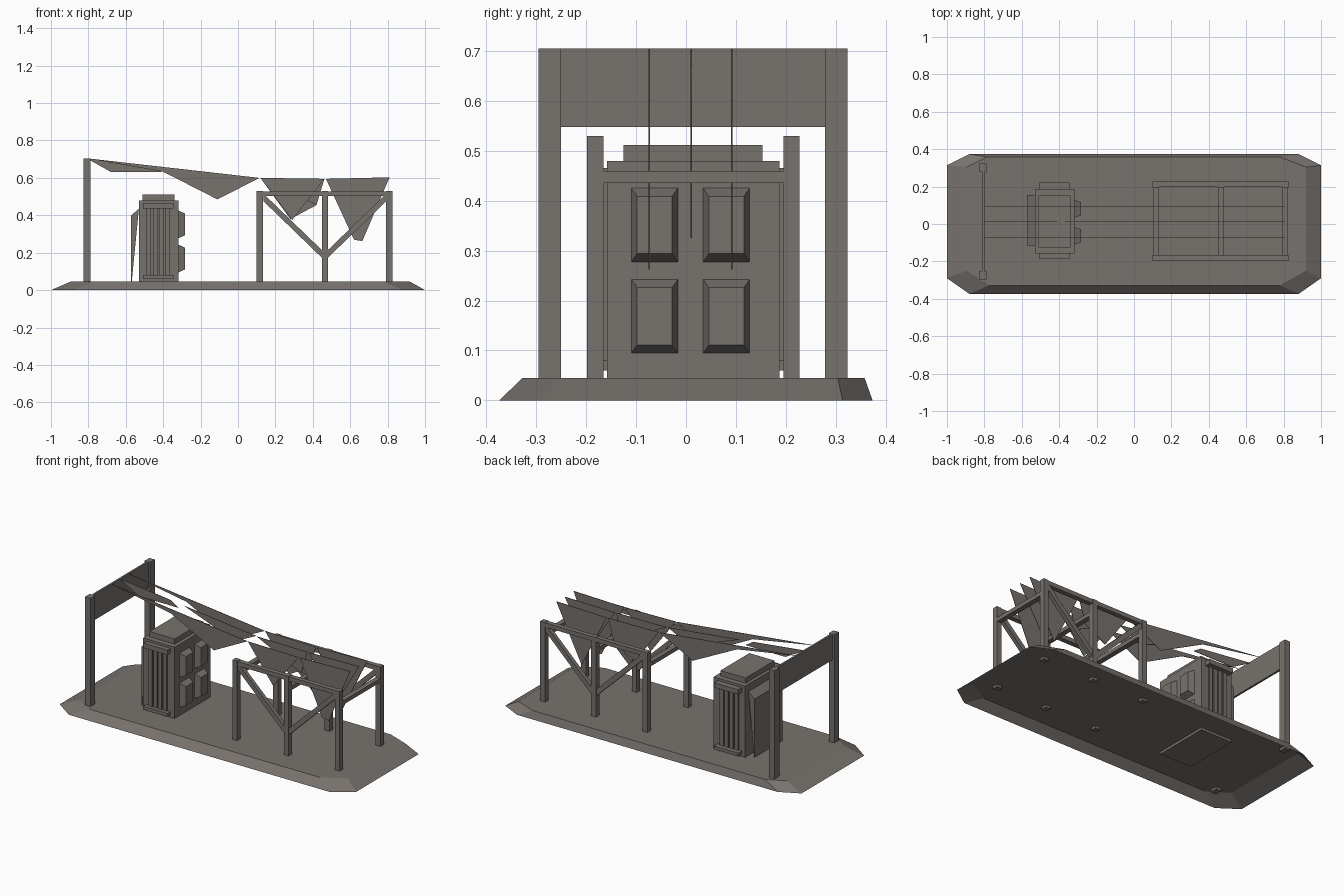
import bpy, bmesh, math
from mathutils import Vector

if "Cube" in bpy.data.objects:
    bpy.data.objects.remove(bpy.data.objects["Cube"])

stone = bpy.data.materials.new("warm grey")
stone.diffuse_color = (0.185, 0.168, 0.1545, 1)
stone.use_nodes = True
stone.node_tree.nodes["Principled BSDF"].inputs["Base Color"].default_value = stone.diffuse_color


def finish(name, bm):
    bmesh.ops.recalc_face_normals(bm, faces=bm.faces)
    me = bpy.data.meshes.new(name)
    bm.to_mesh(me)
    bm.free()
    me.materials.append(stone)
    ob = bpy.data.objects.new(name, me)
    bpy.context.collection.objects.link(ob)
    return ob


def loft(name, a, b, closed=True):
    """Solid between two matching point loops; the first end can stay open."""
    bm = bmesh.new()
    va = [bm.verts.new(p) for p in a]
    vb = [bm.verts.new(p) for p in b]
    if closed:
        bm.faces.new(va)
    bm.faces.new(vb)
    for i in range(len(a)):
        j = (i + 1) % len(a)
        bm.faces.new((va[i], va[j], vb[j], vb[i]))
    return finish(name, bm)


def box(name, x, y, z):
    ring = [(x[0], y[0]), (x[1], y[0]), (x[1], y[1]), (x[0], y[1])]
    return loft(name, [(*p, z[0]) for p in ring], [(*p, z[1]) for p in ring])


def slab(name, outline, y0, y1):
    """Extrude an x-z outline along y."""
    return loft(name, [(x, y0, z) for x, z in outline], [(x, y1, z) for x, z in outline])


# Ground platform: open shell with cut corners and sloped edges
bottom = [(-.88, -.374), (.88, -.374), (1, -.29), (1, .314),
          (.88, .374), (-.88, .374), (-1, .314), (-1, -.29)]
top = [(-.775, -.328), (.78, -.328), (.92, -.25), (.92, .304),
       (.78, .358), (-.785, .358), (-.895, .304), (-.895, -.25)]
loft("ground_platform", [(*p, 0) for p in bottom], [(*p, .045) for p in top], closed=False)
FOOT = .03  # posts and cabinet poke slightly through the platform

# Tall gate holding the ropes
for side, y in (("front", -.296), ("back", .279)):
    box("gate_post_" + side, (-.825, -.788), (y, y + .045), (FOOT, .705))
box("gate_board", (-.812, -.8), (-.251, .279), (.548, .705))

# Cabinet
box("cabinet_body", (-.53, -.317), (-.158, .187), (FOOT, .48))
box("cabinet_cap", (-.51, -.34), (-.125, .1535), (.48, .512))
slab("cabinet_back_wedge", [(-.572, .045), (-.571, .4), (-.53, .435), (-.568, .045)], -.115, .155)
for side, y0, s in (("front", -.158, -1), ("back", .187, 1)):
    ys = lambda d: tuple(sorted((y0, y0 + s * d)))
    for label, z in (("upper", (.437, .466)), ("lower", (.06, .08))):
        box(f"cabinet_{label}_bar_{side}", (-.508, -.345), ys(.03 if s < 0 else .036), z)
    for i in range(4):
        x = -.488 + i * .033
        box(f"cabinet_slat_{side}_{i}", (x, x + .024), ys(.009), (.08, .44))

# Four raised bevelled panels on the cabinet door
for y0 in (-.11, .034):
    for z0 in (.094, .277):
        def rect(x, m, n):
            a, b, c, d = y0 + m, y0 + .094 - m, z0 + n, z0 + .149 - n
            return [(x, a, c), (x, b, c), (x, b, d), (x, a, d)]
        loft("door_panel", rect(-.318, 0, 0), rect(-.283, .012, .017))

# Timber stall: posts, rails, cross beams and slanting braces
for side, y0, y1 in (("front", -.198, -.165), ("back", .195, .228)):
    for i, x in enumerate((.1, .448, .792)):
        box(f"stall_post_{side}_{i}", (x, x + .033), (y0, y1), (FOOT, .53))
    for i, (xa, xb) in enumerate(((.133, .448), (.481, .792))):
        box(f"stall_rail_{side}_{i}", (xa, xb), (y0 + .002, y1 - .002), (.502, .528))
    for s in (-1, 1):
        brace = [(.4645 + s * .016, .173), (.4645 + s * .328, .475),
                 (.4645 + s * .328, .515), (.4645 + s * .016, .214)]
        slab("stall_brace_" + side, brace, y0 + .004, y1 - .004)
for x in (.1, .448, .792):
    box("stall_cross_beam", (x + .001, x + .032), (-.165, .195), (.436, .46))

# Three rows of ragged hanging cloth
rows = {
    -.074: ([(-.81, .705), (.115, .6), (-.11, .485), (-.40, .633)],
            [(.12, .6), (.462, .595), (.29, .375)],
            [(.47, .595), (.81, .603), (.665, .262), (.62, .27)]),
    .011: ([(-.81, .705), (-.46, .664), (-.41, .632), (-.68, .632)],
           [(-.37, .654), (.115, .6), (-.03, .53)],
           [(.12, .598), (.462, .595), (.42, .455)],
           [(.47, .595), (.81, .6), (.65, .325)]),
    .092: ([(-.81, .705), (.115, .6), (-.11, .487), (-.41, .637)],
           [(.12, .6), (.462, .595), (.42, .455), (.28, .38)],
           [(.47, .595), (.81, .603), (.64, .262)]),
}
for y, cloths in rows.items():
    for i, outline in enumerate(cloths):
        slab(f"cloth_{i}", outline, y - .0015, y + .0015)
